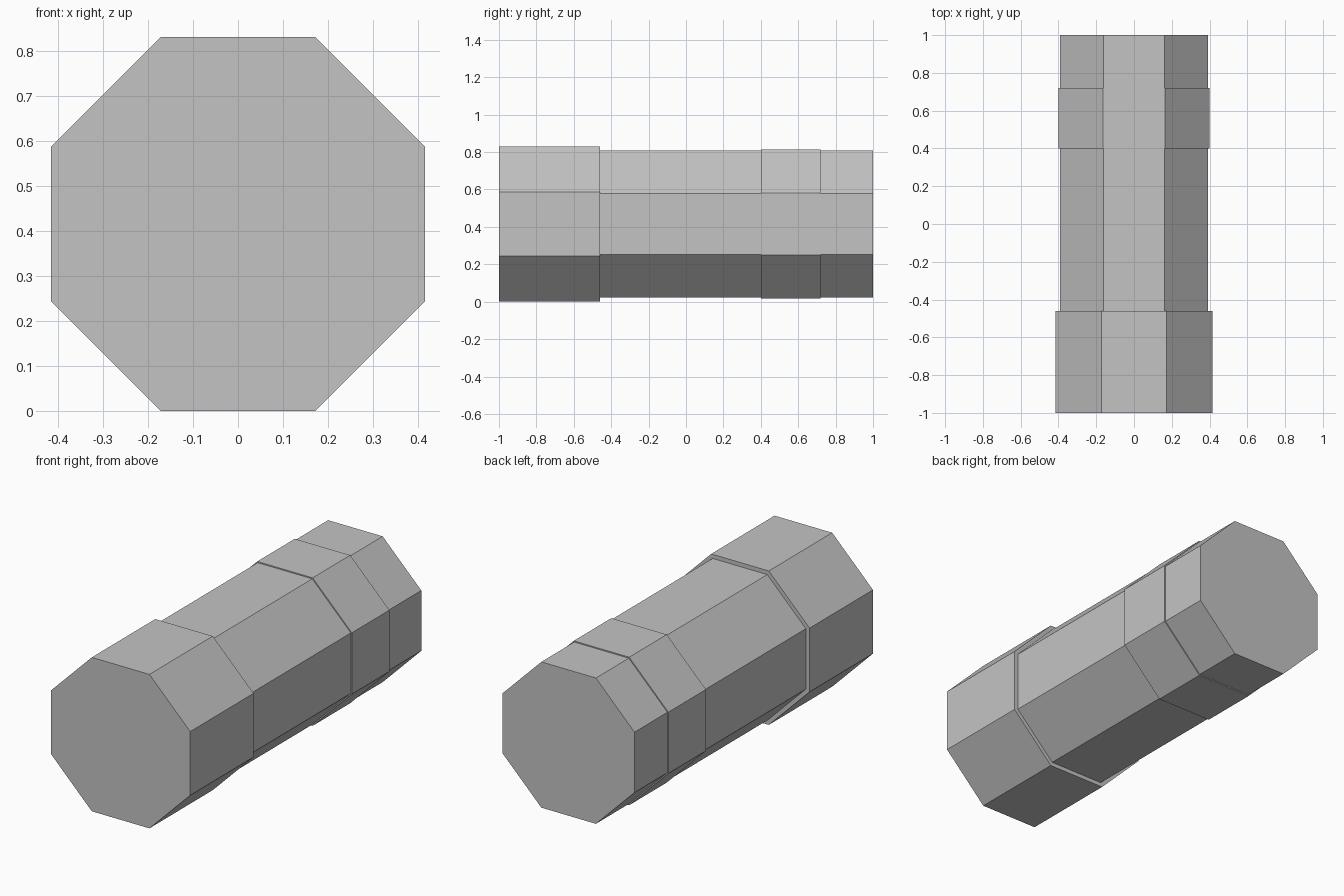
import bpy, bmesh, math

if "Cube" in bpy.data.objects:
    bpy.data.objects.remove(bpy.data.objects["Cube"])

SIDES = 8
CENTRE_Z = 0.4155

# (y, apothem) outline of the stepped octagonal bar, front to back
PROFILE = [
    (-1.0, 0.415), (-0.46, 0.415),   # thick head
    (-0.46, 0.393), (0.40, 0.393),   # shaft
    (0.40, 0.399), (0.72, 0.399),    # slightly raised band
    (0.72, 0.393), (1.0, 0.393),     # tail
]

grey = bpy.data.materials.new("plain_grey")
grey.diffuse_color = (0.55, 0.55, 0.55, 1)
grey.use_nodes = True
grey.node_tree.nodes["Principled BSDF"].inputs["Base Color"].default_value = grey.diffuse_color


def octagon_ring(bm, y, apothem):
    r = apothem / math.cos(math.pi / SIDES)
    ring = []
    for i in range(SIDES):
        a = 2 * math.pi * (i + 0.5) / SIDES
        ring.append(bm.verts.new((r * math.cos(a), y, CENTRE_Z + r * math.sin(a))))
    return ring


# Stepped bar: rings bridged along y, with flat end caps
bm = bmesh.new()
rings = [octagon_ring(bm, y, a) for y, a in PROFILE]
for r0, r1 in zip(rings, rings[1:]):
    for i in range(SIDES):
        j = (i + 1) % SIDES
        bm.faces.new((r0[i], r0[j], r1[j], r1[i]))
bm.faces.new(rings[0])
bm.faces.new(rings[-1])
bmesh.ops.recalc_face_normals(bm, faces=bm.faces)

mesh = bpy.data.meshes.new("stepped_bar")
bm.to_mesh(mesh)
bm.free()
mesh.materials.append(grey)
bpy.context.collection.objects.link(bpy.data.objects.new("stepped_bar", mesh))
